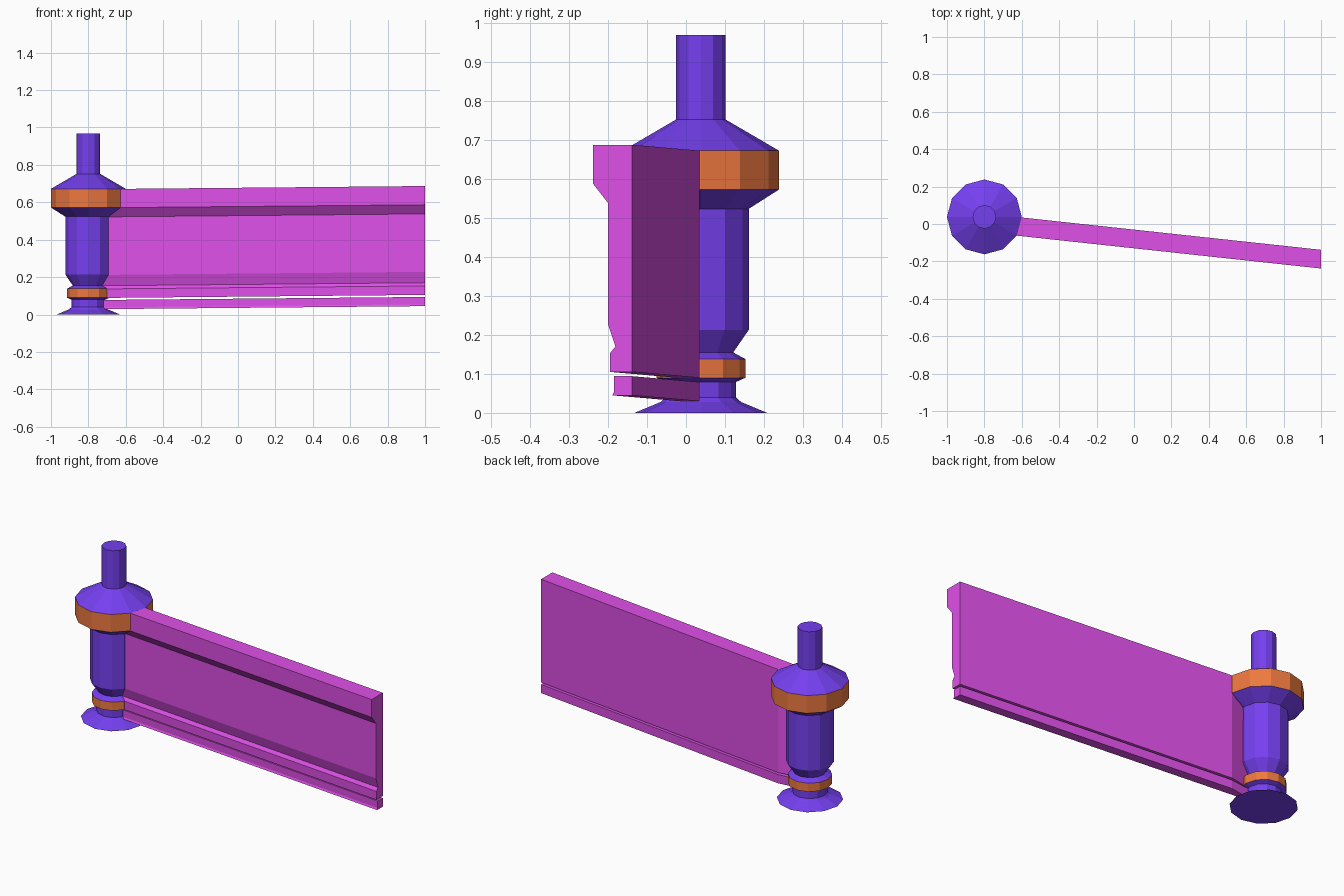
import bpy, bmesh, math

if "Cube" in bpy.data.objects:
    bpy.data.objects.remove(bpy.data.objects["Cube"])


def material(name, rgb):
    m = bpy.data.materials.new(name)
    m.diffuse_color = (*rgb, 1)
    m.use_nodes = True
    m.node_tree.nodes["Principled BSDF"].inputs["Base Color"].default_value = m.diffuse_color
    return m


blue = material("blue", (0.18, 0.05, 0.87))
orange = material("orange", (0.85, 0.19, 0.05))
magenta = material("magenta", (0.74, 0.08, 0.81))


def finish(name, bm, mats):
    bmesh.ops.recalc_face_normals(bm, faces=bm.faces)
    me = bpy.data.meshes.new(name)
    bm.to_mesh(me)
    bm.free()
    for m in mats:
        me.materials.append(m)
    ob = bpy.data.objects.new(name, me)
    bpy.context.collection.objects.link(ob)
    return ob


def loft(bm, rings, bands=()):
    """Skin a list of closed rings and cap both ends; bands use material 1."""
    rows = [[bm.verts.new(p) for p in ring] for ring in rings]
    n = len(rows[0])
    for k, (a, b) in enumerate(zip(rows, rows[1:])):
        for i in range(n):
            j = (i + 1) % n
            f = bm.faces.new((a[i], a[j], b[j], b[i]))
            f.material_index = int(k in bands)
    bm.faces.new(rows[0])
    bm.faces.new(rows[-1])


# Turned twelve-sided post with two orange bands: (radius, height)
CX, CY, SIDES = -0.8, 0.038, 12
post_profile = [(0.17, 0), (0.103, 0.028), (0.09, 0.04), (0.09, 0.079),
                (0.114, 0.09), (0.114, 0.138), (0.083, 0.155), (0.123, 0.213),
                (0.123, 0.523), (0.2, 0.572), (0.2, 0.672), (0.063, 0.752),
                (0.063, 0.968)]
bm = bmesh.new()
angles = [math.tau * i / SIDES for i in range(SIDES)]
loft(bm, [[(CX + r * math.cos(a), CY + r * math.sin(a), z) for a in angles]
          for r, z in post_profile], bands=(4, 9))
finish("post", bm, [blue, orange])

# Wall mouldings, drawn as (y, z) at the far end x = 1 and run back to the post
BACK, Y_SLOPE, Z_SLOPE = -0.138, -0.108, 0.0094


def wall(name, section):
    def place(y, z, x):
        return (x, y + Y_SLOPE * (x - 1), z + Z_SLOPE * (x - 1))
    near = [place(y, z, -0.6 if y == BACK else -0.8) for y, z in section]
    far = [place(y, z, 1) for y, z in section]
    bm = bmesh.new()
    loft(bm, [near, far])
    finish(name, bm, [magenta])


wall("wall_panel", [(BACK, 0.105), (-0.195, 0.105), (-0.195, 0.153),
                    (-0.181, 0.17), (-0.2, 0.228), (-0.2, 0.538),
                    (-0.238, 0.587), (-0.238, 0.687), (BACK, 0.687)])
wall("wall_plinth", [(BACK, 0.045), (-0.189, 0.045), (-0.184, 0.055),
                     (-0.184, 0.094), (BACK, 0.094)])
